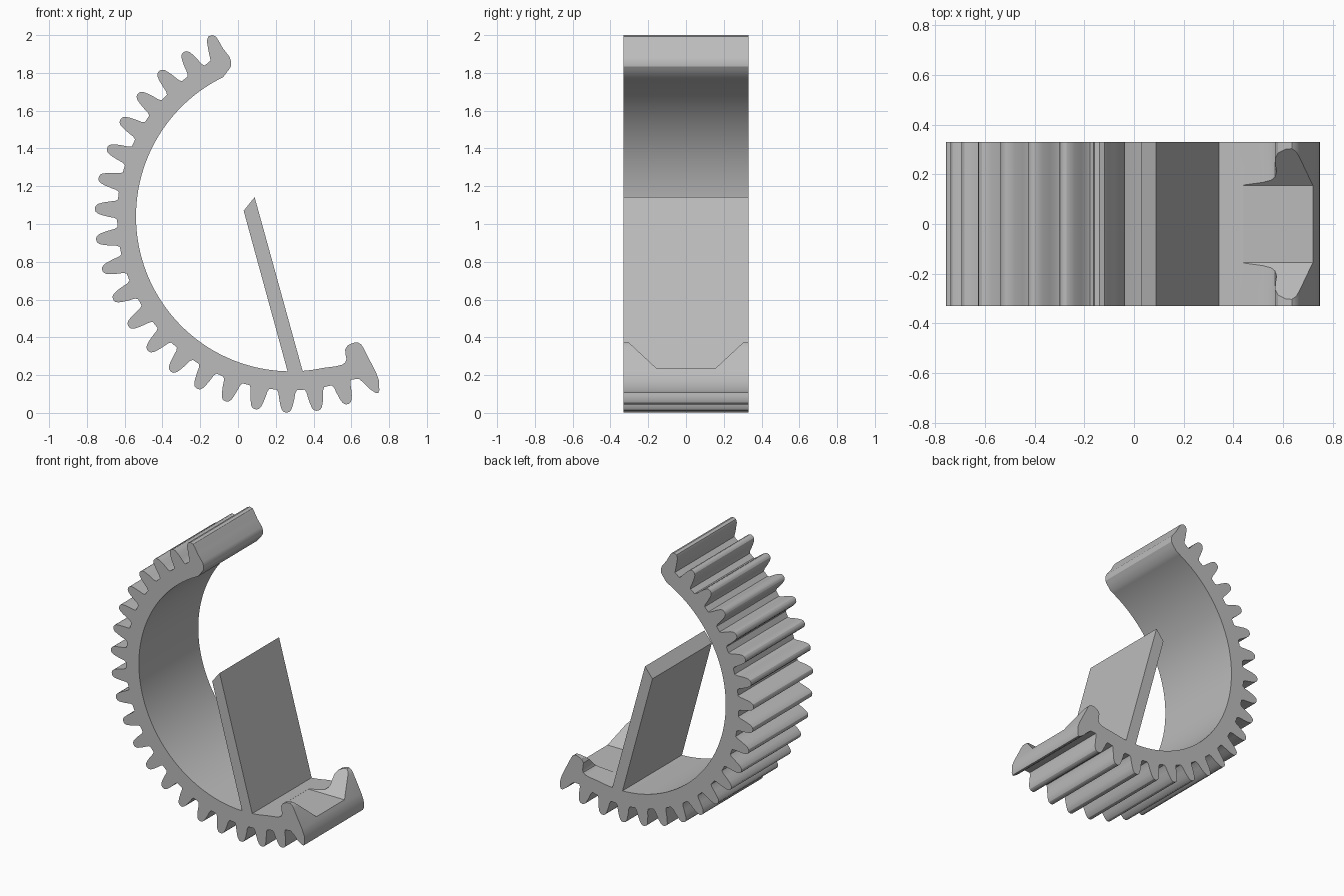
import bpy, bmesh
from math import sin, cos, radians

cube = bpy.data.objects.get("Cube")
if cube:
    bpy.data.objects.remove(cube, do_unlink=True)

HALF = 0.33                      # half of the width along y
CX, CZ, R_IN = 0.28, 1.04, 0.82  # centre and inner radius of the ring
PITCH, FIRST = 9.1, 177.7        # tooth spacing and angle of tooth zero

grey = bpy.data.materials.new("grey")
grey.use_nodes = True
colour = (0.5, 0.5, 0.5, 1)
grey.diffuse_color = colour
grey.node_tree.nodes["Principled BSDF"].inputs["Base Color"].default_value = colour


def polar(angle, r):
    return CX + r * cos(radians(angle)), CZ + r * sin(radians(angle))


def prism(name, outline, place, depth):
    """Extrude a closed 2D outline; place(a, b) gives its 3D start point."""
    bm = bmesh.new()
    face = bm.faces.new([bm.verts.new(place(a, b)) for a, b in outline])
    new = bmesh.ops.extrude_face_region(bm, geom=[face])["geom"]
    verts = [v for v in new if isinstance(v, bmesh.types.BMVert)]
    bmesh.ops.translate(bm, verts=verts, vec=depth)
    bmesh.ops.recalc_face_normals(bm, faces=bm.faces)
    mesh = bpy.data.meshes.new(name)
    bm.to_mesh(mesh)
    bm.free()
    mesh.materials.append(grey)
    obj = bpy.data.objects.new(name, mesh)
    bpy.context.collection.objects.link(obj)
    return obj


def side_prism(name, outline):
    return prism(name, outline, lambda x, z: (x, -HALF, z), (0, 2 * HALF, 0))


# Rounded upper end of the rack
outline = [(-0.05, 1.815), (-0.037, 1.835), (-0.036, 1.86), (-0.045, 1.885),
           (-0.08, 1.93), (-0.105, 1.975), (-0.118, 1.993), (-0.138, 2.0),
           (-0.158, 1.992), (-0.165, 1.97), (-0.155, 1.91), (-0.145, 1.865)]

# Teeth, from the upper end round to the lower end
half_tooth = [(3.3, 0.92), (2.75, 0.935), (2.4, 0.965), (1.9, 1.0),
              (1.45, 1.022), (0.9, 1.034), (0.3, 1.038)]
tooth = [(-a, r) for a, r in half_tooth] + half_tooth[::-1]
for k in range(-6, 13):
    outline += [polar(FIRST + k * PITCH + a, r) for a, r in tooth]

# Hooked lower end
outline += [(0.64, 0.18), (0.665, 0.16), (0.70, 0.125), (0.73, 0.105),
            (0.742, 0.105), (0.748, 0.12), (0.747, 0.17), (0.73, 0.215),
            (0.665, 0.342), (0.652, 0.362), (0.635, 0.373), (0.61, 0.371),
            (0.58, 0.357), (0.567, 0.335), (0.57, 0.305), (0.574, 0.285),
            (0.568, 0.267), (0.552, 0.255), (0.52, 0.247)]

# Smooth inside of the ring, back up to the upper end
START, END, STEPS = 282, 114, 84
outline += [polar(START + (END - START) * i / STEPS, R_IN)
            for i in range(STEPS)]
rack = side_prism("curved_rack", outline)

# Flared notch that splits the hook into two ears
notch = [(-0.155, 0.235), (0.155, 0.235), (0.33, 0.398), (0.33, 0.5),
         (-0.33, 0.5), (-0.33, 0.398)]
cutter = prism("notch_cutter", notch, lambda y, z: (0.44, y, z), (0.5, 0, 0))
cutter.hide_render = True
mod = rack.modifiers.new("notch", "BOOLEAN")
mod.operation = "DIFFERENCE"
mod.object = cutter
mod.solver = "EXACT"
bpy.context.view_layer.objects.active = rack
rack.select_set(True)
bpy.ops.object.modifier_apply(modifier=mod.name)
bpy.data.objects.remove(cutter, do_unlink=True)
bpy.ops.object.shade_smooth_by_angle(angle=radians(30))

# Flat leaning plate standing on the inside of the ring
side_prism("leaning_plate",
           [(0.268, 0.20), (0.03, 1.07), (0.088, 1.142), (0.348, 0.20)])
